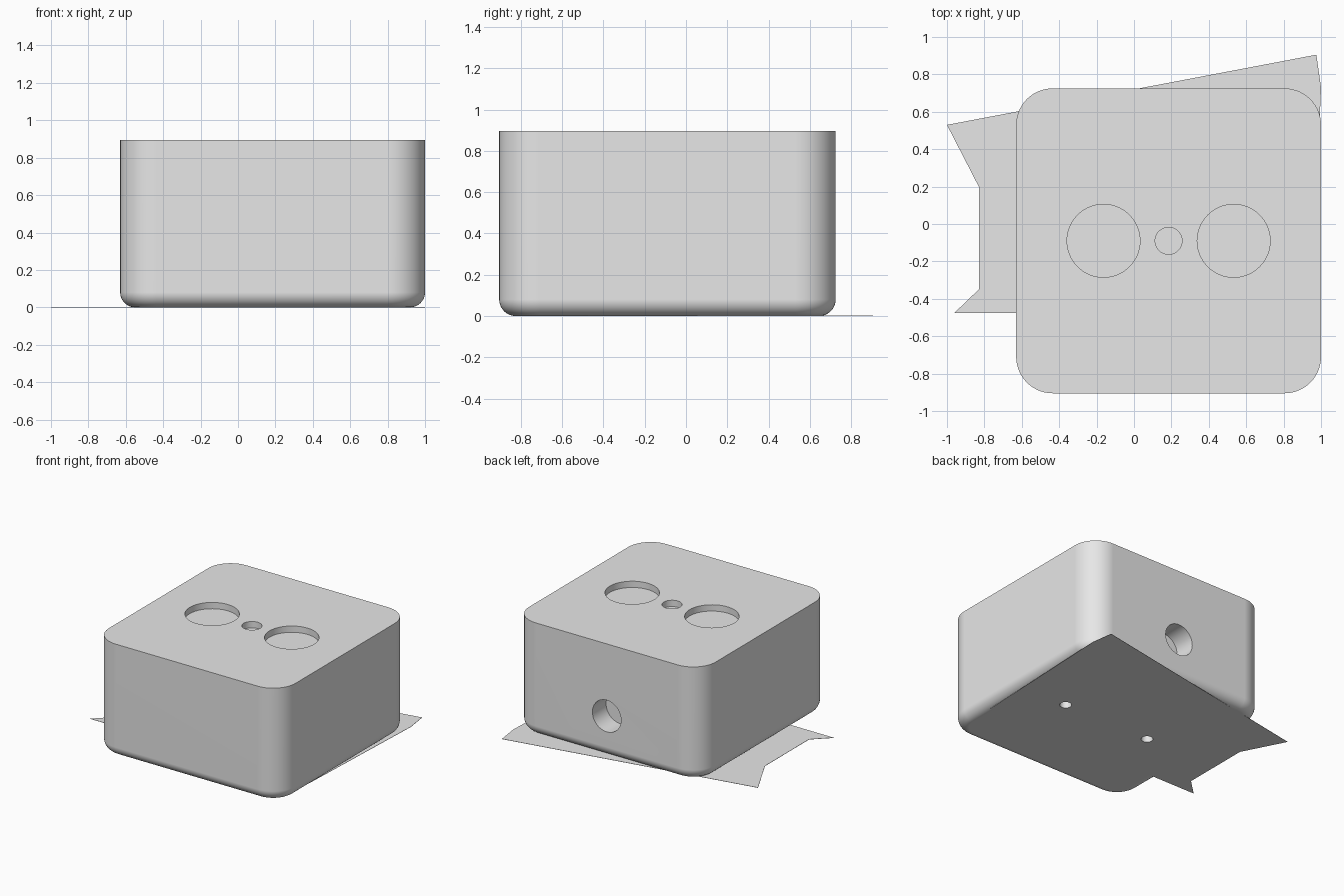
import bpy, bmesh
from math import radians
from mathutils import Matrix, Vector

if "Cube" in bpy.data.objects:
    bpy.data.objects.remove(bpy.data.objects["Cube"], do_unlink=True)

CX, CY, HALF, TOP = 0.185, -0.09, 0.815, 0.895

grey = bpy.data.materials.new("light_grey")
grey.use_nodes = True
grey.diffuse_color = (0.8, 0.8, 0.8, 1)
for node in grey.node_tree.nodes:
    if node.type == "BSDF_PRINCIPLED":
        node.inputs["Base Color"].default_value = (0.8, 0.8, 0.8, 1)


def make_object(name, bm):
    bmesh.ops.recalc_face_normals(bm, faces=bm.faces)
    mesh = bpy.data.meshes.new(name)
    bm.to_mesh(mesh)
    bm.free()
    mesh.materials.append(grey)
    obj = bpy.data.objects.new(name, mesh)
    bpy.context.collection.objects.link(obj)
    return obj


def drill(name, centre, radius, depth, axis="Z"):
    """Cylinder reaching depth to both sides of a surface point."""
    bm = bmesh.new()
    turn = Matrix.Rotation(radians(90), 4, "X") if axis == "Y" else Matrix()
    bmesh.ops.create_cone(bm, cap_ends=True, segments=64, radius1=radius, radius2=radius,
                          depth=2 * depth, matrix=Matrix.Translation(centre) @ turn)
    obj = make_object(name, bm)
    obj.hide_render = True
    return obj


def activate(obj):
    bpy.ops.object.select_all(action="DESELECT")
    obj.select_set(True)
    bpy.context.view_layer.objects.active = obj


def cut(obj, cutters):
    activate(obj)
    for cutter in cutters:
        mod = obj.modifiers.new("cut", "BOOLEAN")
        mod.operation = "DIFFERENCE"
        mod.solver = "EXACT"
        mod.object = cutter
        bpy.ops.object.modifier_apply(modifier=mod.name)


# Body: block with round upright corners and a softened bottom edge
bm = bmesh.new()
bmesh.ops.create_cube(bm, size=1, matrix=Matrix.Translation((CX, CY, TOP / 2))
                      @ Matrix.Diagonal((2 * HALF, 2 * HALF, TOP, 1)))
upright = [e for e in bm.edges if abs(e.verts[0].co.z - e.verts[1].co.z) > 0.1]
bmesh.ops.bevel(bm, geom=upright, offset=0.195, segments=14, profile=0.5, affect="EDGES")
bottom = [e for e in bm.edges if all(v.co.z < 0.001 for v in e.verts)]
bmesh.ops.bevel(bm, geom=bottom, offset=0.08, segments=10, profile=0.5, affect="EDGES")
body = make_object("body", bm)

# Sheet: thin jagged plate under the body
outline = [(-1, 0.53), (-0.83, 0.2), (-0.83, -0.35), (-0.96, -0.475),
           (0.95, -0.475), (1, 0.73), (0.975, 0.905)]
bm = bmesh.new()
face = bm.faces.new([bm.verts.new((x, y, 0)) for x, y in outline])
raised = bmesh.ops.extrude_face_region(bm, geom=[face], use_keep_orig=True)
bmesh.ops.translate(bm, vec=Vector((0, 0, 0.002)),
                    verts=[v for v in raised["geom"] if isinstance(v, bmesh.types.BMVert)])
sheet = make_object("base_sheet", bm)

# Recesses in the top, socket in the back, screw holes underneath
recesses = [drill("top_recess", (CX + dx, CY, TOP), r, 0.05)
            for dx, r in ((-0.348, 0.195), (0, 0.072), (0.348, 0.195))]
socket = drill("back_socket", (CX, CY + HALF, 0.325), 0.125, 0.17, "Y")
screws = [drill("screw_hole", (CX + dx, CY, 0), 0.043, 0.2) for dx in (-0.383, 0.383)]
cut(body, recesses + [socket] + screws)
cut(sheet, screws)
for cutter in recesses + [socket] + screws:
    bpy.data.objects.remove(cutter, do_unlink=True)

# Smooth rounds with crisp rims
activate(body)
bpy.ops.object.shade_smooth_by_angle(angle=radians(30))
weighted = body.modifiers.new("flat_sides", "WEIGHTED_NORMAL")
weighted.keep_sharp = True
